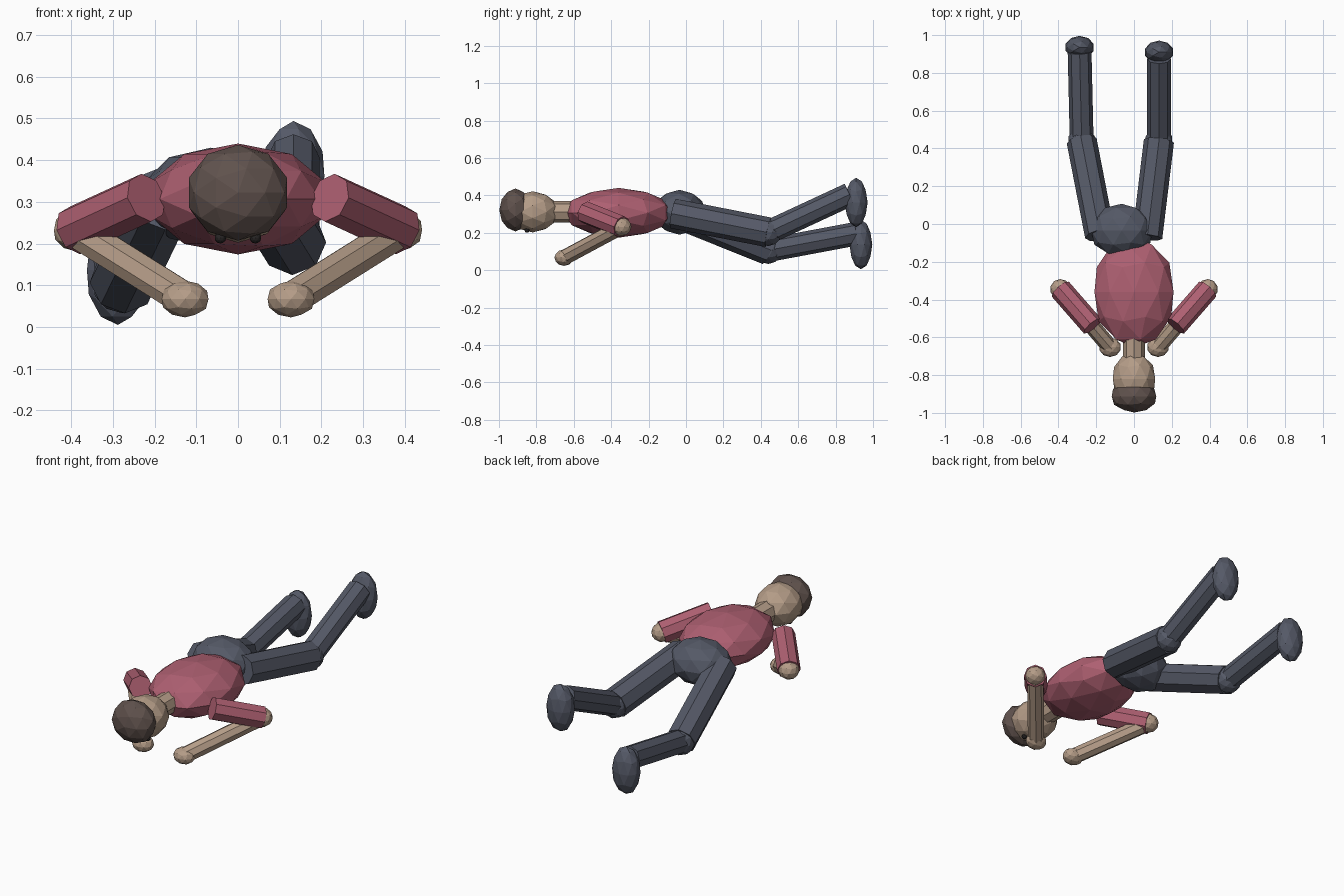
import bpy
from math import radians
from mathutils import Vector

cube = bpy.data.objects.get("Cube")
if cube:
    bpy.data.objects.remove(cube, do_unlink=True)


def material(name, rgb):
    m = bpy.data.materials.new(name)
    m.use_nodes = True
    m.diffuse_color = (*rgb, 1)
    m.node_tree.nodes["Principled BSDF"].inputs["Base Color"].default_value = (*rgb, 1)
    return m


shirt = material("rose shirt", (0.42, 0.115, 0.165))
skin = material("tan skin", (0.46, 0.335, 0.245))
hair = material("brown hair", (0.115, 0.083, 0.073))
trousers = material("slate trousers", (0.09, 0.10, 0.135))
dark = material("dark eyes", (0.02, 0.018, 0.018))


def ball(name, center, radii, mat, pole_along_y=False):
    """Faceted ellipsoid; the radii are given along x, y and z."""
    bpy.ops.mesh.primitive_ico_sphere_add(subdivisions=2, radius=1, location=center)
    ob = bpy.context.object
    ob.name = name
    x, y, z = radii
    if pole_along_y:
        ob.rotation_euler.x = radians(90)
        y, z = z, y
    ob.scale = (x, y, z)
    ob.data.materials.append(mat)
    return ob


def limb(name, start, end, radius, mat):
    """Eight-sided cylinder between two points."""
    a, b = Vector(start), Vector(end)
    bpy.ops.mesh.primitive_cylinder_add(vertices=8, radius=radius,
                                        depth=(b - a).length, location=(a + b) / 2)
    ob = bpy.context.object
    ob.name = name
    ob.rotation_euler = (b - a).to_track_quat('Z', 'Y').to_euler()
    ob.data.materials.append(mat)
    return ob


# Trunk and head, lying along y
ball("torso", (0, -0.36, 0.307), (0.22, 0.295, 0.133), shirt, True)
ball("pelvis", (-0.065, -0.035, 0.31), (0.17, 0.142, 0.12), trousers, True)
limb("neck", (0, -0.58, 0.312), (0, -0.74, 0.312), 0.058, skin)
ball("head", (0, -0.82, 0.312), (0.118, 0.14, 0.11), skin, True)
ball("hair", (0, -0.912, 0.322), (0.124, 0.086, 0.115), hair, True)

# Arms and eyes, mirrored
for side, s in (("left", 1), ("right", -1)):
    shoulder = (s * 0.22, -0.54, 0.31)
    elbow = (s * 0.39, -0.345, 0.232)
    hand = (s * 0.127, -0.652, 0.067)
    limb(side + "_upper_arm", shoulder, elbow, 0.06, shirt)
    ball(side + "_elbow", elbow, (0.054, 0.054, 0.05), skin)
    limb(side + "_forearm", elbow, hand, 0.043, skin)
    ball(side + "_hand", hand, (0.059, 0.052, 0.044), skin)
    ball(side + "_eye", (s * 0.042, -0.85, 0.214), (0.014, 0.014, 0.014), dark)

# Legs, each with its own pose
legs = {
    "left": ((0.07, -0.07, 0.303), (0.132, 0.44, 0.203),
             (0.133, 0.875, 0.405), (0.133, 0.91, 0.362)),
    "right": ((-0.18, -0.06, 0.308), (-0.277, 0.44, 0.107),
              (-0.288, 0.91, 0.195), (-0.288, 0.935, 0.137)),
}
for side, (hip, knee, ankle, foot) in legs.items():
    limb(side + "_thigh", hip, knee, 0.08, trousers)
    ball(side + "_knee", knee, (0.074, 0.074, 0.074), trousers)
    limb(side + "_shin", knee, ankle, 0.063, trousers)
    ball(side + "_foot", foot, (0.078, 0.061, 0.132), trousers)
